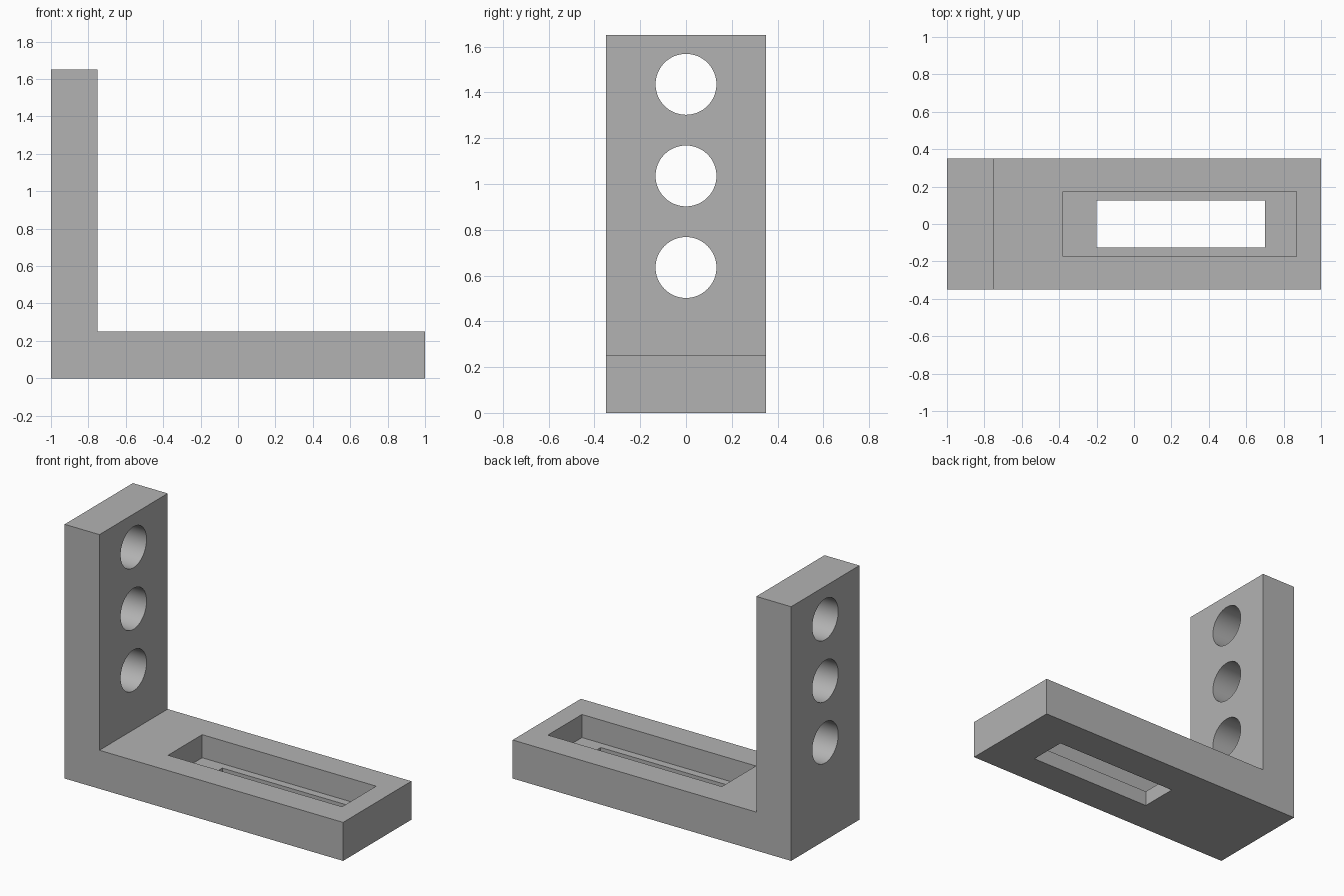
import bpy
import bmesh
import math

cube = bpy.data.objects.get("Cube")
if cube:
    bpy.data.objects.remove(cube, do_unlink=True)

# Overall dimensions
WIDTH, HEIGHT, THICK = 0.70, 1.65, 0.25
FLOOR = 0.10

grey = bpy.data.materials.new("plain_grey")
grey.use_nodes = True
grey.diffuse_color = (0.45, 0.45, 0.45, 1)
grey.node_tree.nodes["Principled BSDF"].inputs["Base Color"].default_value = grey.diffuse_color


def box_cutter(name, x0, x1, width, z0, z1):
    bpy.ops.mesh.primitive_cube_add(size=1, location=((x0 + x1) / 2, 0, (z0 + z1) / 2))
    obj = bpy.context.object
    obj.name = name
    obj.scale = (x1 - x0, width, z1 - z0)
    return obj


def hole_cutter(name, z):
    bpy.ops.mesh.primitive_cylinder_add(vertices=64, radius=0.133, depth=THICK * 2,
                                        location=(-1 + THICK / 2, 0, z),
                                        rotation=(0, math.pi / 2, 0))
    obj = bpy.context.object
    obj.name = name
    return obj


# L-shaped bracket body, extruded from its side profile
bm = bmesh.new()
profile = [(-1, 0), (1, 0), (1, THICK), (-1 + THICK, THICK), (-1 + THICK, HEIGHT), (-1, HEIGHT)]
face = bm.faces.new([bm.verts.new((x, -WIDTH / 2, z)) for x, z in profile])
extruded = bmesh.ops.extrude_face_region(bm, geom=[face])["geom"]
bmesh.ops.translate(bm, vec=(0, WIDTH, 0),
                    verts=[v for v in extruded if isinstance(v, bmesh.types.BMVert)])
bmesh.ops.recalc_face_normals(bm, faces=bm.faces)
mesh = bpy.data.meshes.new("bracket_body")
bm.to_mesh(mesh)
bm.free()
body = bpy.data.objects.new("bracket_body", mesh)
bpy.context.collection.objects.link(body)
mesh.materials.append(grey)

# Recessed pocket, through slot and three round holes
cutters = [box_cutter("pocket_cutter", -0.38, 0.87, 0.35, FLOOR, THICK + 0.1),
           box_cutter("slot_cutter", -0.20, 0.70, 0.25, -0.1, FLOOR + 0.05)]
cutters += [hole_cutter(f"hole_cutter_{i + 1}", 0.635 + 0.4 * i) for i in range(3)]

for cutter in cutters:
    cutter.hide_render = True
    cutter.data.materials.append(grey)
    cut = body.modifiers.new(cutter.name, 'BOOLEAN')
    cut.operation = 'DIFFERENCE'
    cut.solver = 'EXACT'
    cut.object = cutter

# Bake the cuts and remove the helpers
bpy.ops.object.select_all(action='DESELECT')
body.select_set(True)
bpy.context.view_layer.objects.active = body
for cutter in cutters:
    bpy.ops.object.modifier_apply(modifier=cutter.name)
    bpy.data.objects.remove(cutter, do_unlink=True)

# Smooth hole walls, crisp edges elsewhere
bpy.ops.object.shade_smooth_by_angle(angle=math.radians(30))
